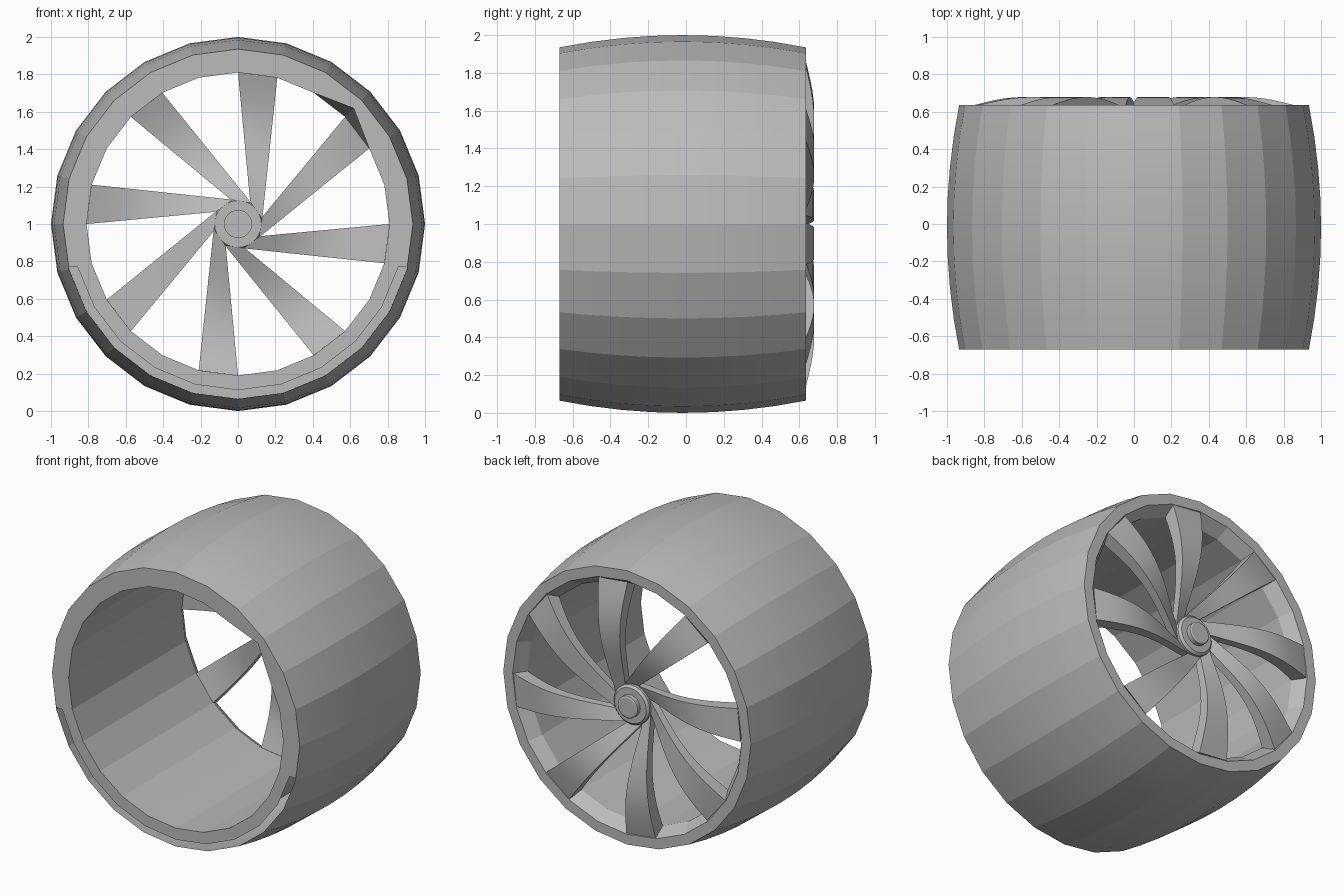
import bpy, bmesh, math
from mathutils import Vector, Matrix

cube = bpy.data.objects.get("Cube")
if cube:
    bpy.data.objects.remove(cube)

grey = bpy.data.materials.new("plain_grey")
grey.use_nodes = True
colour = (0.5, 0.5, 0.5, 1)
grey.diffuse_color = colour
grey.node_tree.nodes["Principled BSDF"].inputs["Base Color"].default_value = colour

SIDES = 24
AXLE = Vector((0, 0, 1))
FRONT, BACK, MID = -0.67, 0.635, -0.018


def finish(bm, name, angle):
    bmesh.ops.recalc_face_normals(bm, faces=bm.faces)
    mesh = bpy.data.meshes.new(name)
    bm.to_mesh(mesh)
    bm.free()
    mesh.materials.append(grey)
    obj = bpy.data.objects.new(name, mesh)
    bpy.context.collection.objects.link(obj)
    bpy.ops.object.select_all(action='DESELECT')
    obj.select_set(True)
    bpy.context.view_layer.objects.active = obj
    bpy.ops.object.shade_smooth_by_angle(angle=math.radians(angle))
    return obj


def lathe(profile, closed):
    """Turn (radius, y) points about the axle."""
    bm = bmesh.new()
    rings = []
    for r, y in profile:
        angles = [math.tau * k / SIDES for k in range(SIDES)]
        rings.append([bm.verts.new((r * math.cos(a), y, 1 + r * math.sin(a))) for a in angles])
    pairs = list(zip(rings, rings[1:]))
    if closed:
        pairs.append((rings[-1], rings[0]))
    else:
        bm.faces.new(rings[0])
        bm.faces.new(rings[-1])
    for a, b in pairs:
        for k in range(SIDES):
            j = (k + 1) % SIDES
            bm.faces.new((a[k], a[j], b[j], b[k]))
    return bm, rings


# Barrel: bulging tread, back rim with a bevelled opening, straight inner tube
profile = []
for i in range(9):
    y = FRONT + (BACK - FRONT) * i / 8
    profile.append((1 - 0.065 * ((y - MID) / (BACK - MID)) ** 2, y))
profile += [(0.865, BACK), (0.81, 0.55), (0.81, FRONT), (0.888, FRONT)]
bm, rings = lathe(profile, True)

# Pulled-out corner on the front inner edge
corner = rings[-2][3]
corner.co.x = corner.co.z - 1
corner.co.x *= 1.08
corner.co.z = 1 + corner.co.x

# Open groove along the lower part of the front rim
lip = [f for f in bm.faces if all(v.co.y < FRONT + 0.01 for v in f.verts)
       and min((v.co - AXLE - Vector((0, FRONT, 0))).length for v in f.verts) > 0.885]
geom = set(lip) | {e for f in lip for e in f.edges} | {v for f in lip for v in f.verts}
bmesh.ops.bisect_plane(bm, geom=list(geom), plane_co=(0, 0, 0.772), plane_no=(0, 0, 1))
low = []
for f in bm.faces:
    c = f.calc_center_median()
    flat = all(v.co.y < FRONT + 0.01 for v in f.verts)
    if flat and c.z < 0.772 and math.hypot(c.x, c.z - 1) > 0.88:
        low.append(f)
bmesh.ops.delete(bm, geom=low, context='FACES')
finish(bm, "barrel", 10)

# Hub with a small raised cap on both sides
bm, _ = lathe([(0.075, 0.50), (0.075, 0.515), (0.125, 0.515), (0.135, 0.53),
               (0.135, 0.585), (0.12, 0.6), (0.075, 0.6), (0.075, 0.63), (0.065, 0.635)], False)
finish(bm, "hub", 25)

# Eight swept blades: straight edges seen end-on, arched along the axle
left = (Vector((0.065, 0, 0.12)), Vector((0, 0, 0.81)))
right = (Vector((0.13, 0, 0.03)), Vector((0.21, 0, 0.782)))
STEPS = 14


def arch(t):
    return 0.565 + 0.07 * t + 0.075 * math.sin(math.pi * t ** 1.15) - 0.01 * t * (1 - t)


for n in range(8):
    bm = bmesh.new()
    rows = []
    for i in range(STEPS + 1):
        t = i / STEPS
        row = []
        for edge, stretch, drop in ((left, 1.07, 0), (right, 1.07, 0),
                                    (right, 1, 1), (left, 1, 1)):
            p = edge[0].lerp(edge[1], t * stretch)
            p.y = arch(t) - drop * (0.05 + 0.035 * t)
            row.append(bm.verts.new(p))
        rows.append(row)
    for a, b in zip(rows, rows[1:]):
        for k in range(4):
            j = (k + 1) % 4
            bm.faces.new((a[k], a[j], b[j], b[k]))
    bm.faces.new(rows[0])
    bm.faces.new(rows[-1])
    bm.transform(Matrix.Translation(AXLE) @ Matrix.Rotation(n * math.tau / 8, 4, 'Y'))
    finish(bm, f"blade_{n + 1}", 30)
